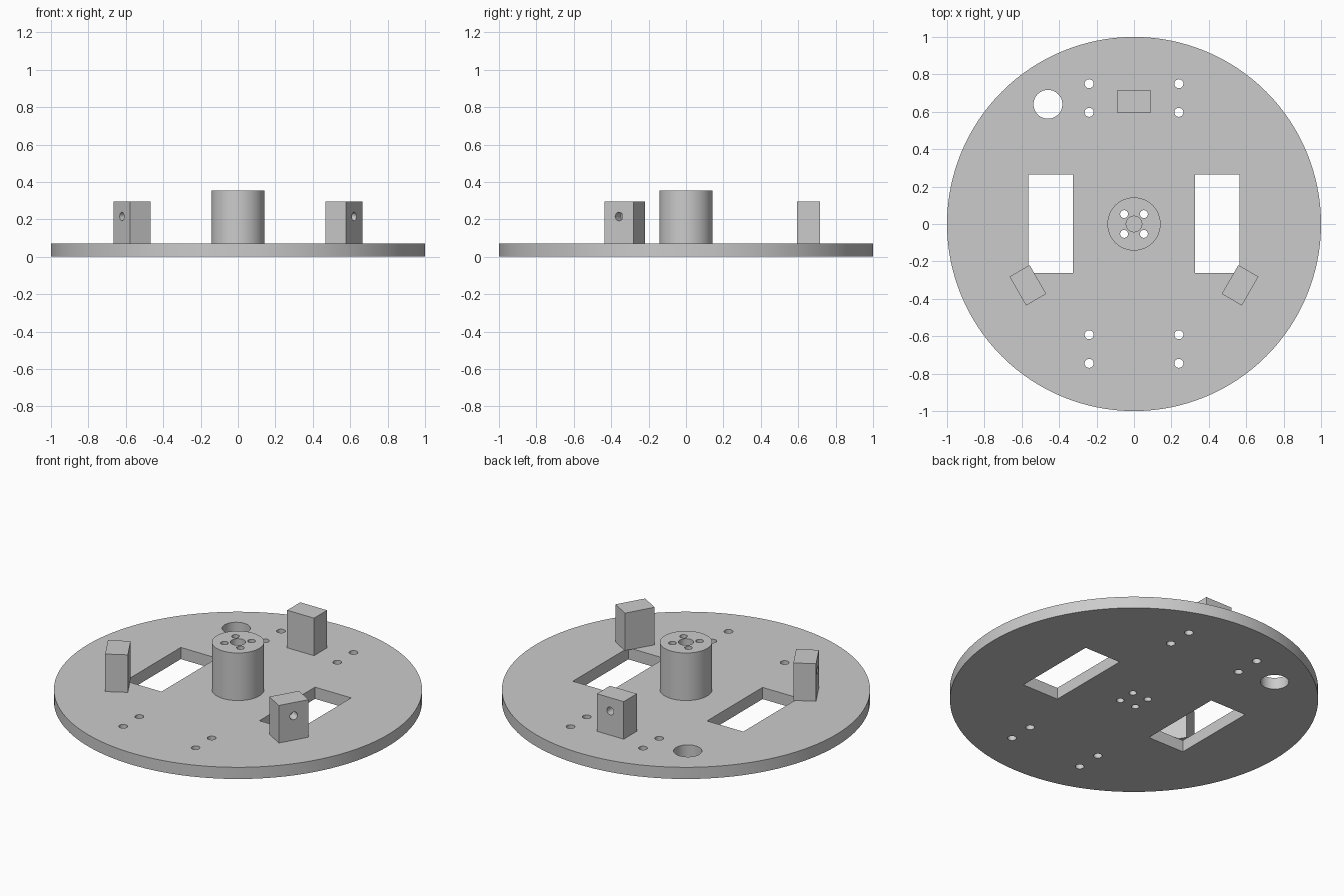
import bpy
import math
from mathutils import Matrix, Vector

cube = bpy.data.objects.get("Cube")
if cube:
    bpy.data.objects.remove(cube, do_unlink=True)

# Single material
grey = bpy.data.materials.new("light grey")
grey.use_nodes = True
colour = (0.6, 0.6, 0.6, 1)
grey.diffuse_color = colour
grey.node_tree.nodes["Principled BSDF"].inputs["Base Color"].default_value = colour

PLATE_TOP = 0.07
HUB_TOP = 0.355
BLOCK_TOP = 0.295


def finish(name):
    obj = bpy.context.object
    obj.name = obj.data.name = name
    obj.data.materials.append(grey)
    return obj


def cylinder(name, x, y, radius, bottom, top, sides=32):
    bpy.ops.mesh.primitive_cylinder_add(
        vertices=sides, radius=radius, depth=top - bottom,
        location=(x, y, (bottom + top) / 2))
    return finish(name)


def box(name, centre, size):
    bpy.ops.mesh.primitive_cube_add(size=1, location=centre)
    bpy.context.object.scale = size
    bpy.ops.object.transform_apply(location=False, rotation=False, scale=True)
    return finish(name)


def cut(target, cutters):
    """Subtract every cutter from the target, then shade it."""
    for cutter in cutters:
        cutter.hide_render = True
        mod = target.modifiers.new("cut", 'BOOLEAN')
        mod.operation = 'DIFFERENCE'
        mod.solver = 'EXACT'
        mod.object = cutter
    bpy.ops.object.select_all(action='DESELECT')
    target.select_set(True)
    bpy.context.view_layer.objects.active = target
    for mod in list(target.modifiers):
        bpy.ops.object.modifier_apply(modifier=mod.name)
    for cutter in cutters:
        bpy.data.objects.remove(cutter, do_unlink=True)
    bpy.ops.object.shade_smooth_by_angle(angle=math.radians(30))


def screw_cutters():
    """Four long holes through both hub and plate."""
    return [cylinder("screw_cutter", sx * 0.053, sy * 0.053, 0.021, -0.1, 0.5)
            for sx in (-1, 1) for sy in (-1, 1)]


# Round base plate with wheel slots, mounting holes and a cable hole
plate = cylinder("base_plate", 0, 0, 1, 0, PLATE_TOP, 128)
cutters = screw_cutters()
for side in (-1, 1):
    cutters.append(box("slot_cutter", (side * 0.445, 0.002, 0), (0.24, 0.526, 0.4)))
    for y in (0.75, 0.597, -0.592, -0.745):
        cutters.append(cylinder("mount_cutter", side * 0.24, y, 0.024, -0.1, 0.2))
cutters.append(cylinder("cable_cutter", -0.46, 0.64, 0.077, -0.1, 0.2, 48))
cut(plate, cutters)

# Central hub with screw holes and a shallow shaft recess
hub = cylinder("centre_hub", 0, 0, 0.142, PLATE_TOP, HUB_TOP, 64)
recess = cylinder("recess_cutter", 0, 0, 0.042, HUB_TOP - 0.04, 0.5)
cut(hub, screw_cutters() + [recess])

# Three sensor blocks around the hub, each with a blind hole facing outward
for name, angle in (("back_block", 0), ("right_block", 120), ("left_block", 240)):
    block = box(name, (0, 0.655, (PLATE_TOP + BLOCK_TOP) / 2),
                (0.178, 0.124, BLOCK_TOP - PLATE_TOP))
    bore = cylinder("bore_cutter", 0, 0, 0.023, -0.06, 0.06)
    bore.matrix_world = (Matrix.Translation(Vector((0, 0.717, 0.215)))
                         @ Matrix.Rotation(math.radians(90), 4, 'X'))
    bpy.context.view_layer.update()
    cut(block, [bore])
    block.matrix_world = (Matrix.Rotation(math.radians(angle), 4, 'Z')
                          @ block.matrix_world)
